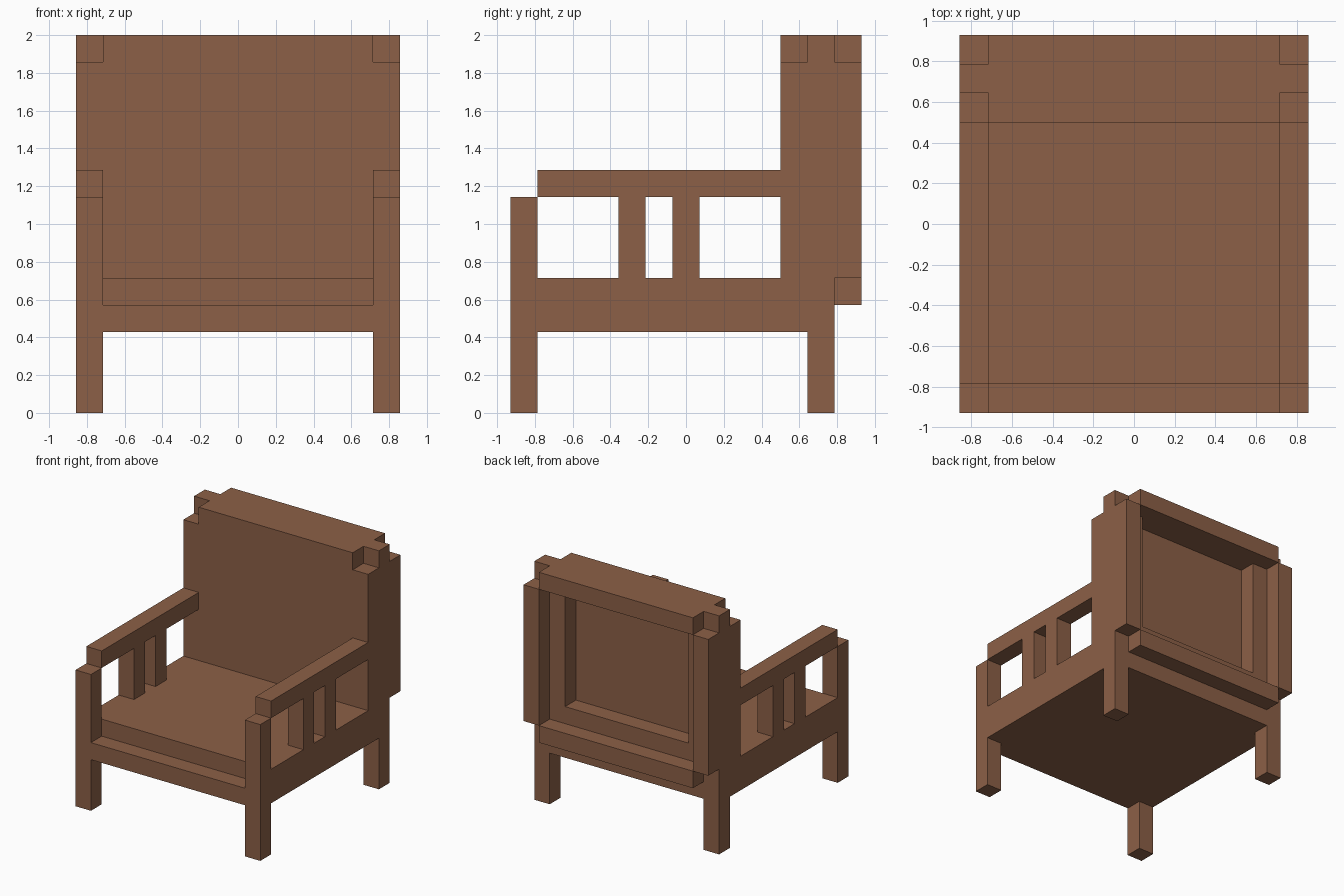
import bpy

cube = bpy.data.objects.get("Cube")
if cube:
    bpy.data.objects.remove(cube, do_unlink=True)

U = 1 / 7                      # one building unit
WIDTH, DEPTH = 12, 13          # overall size in units

# Wood colour
wood = bpy.data.materials.new("brown wood")
wood.use_nodes = True
COLOUR = (0.262, 0.117, 0.063, 1)
wood.diffuse_color = COLOUR
bsdf = next(n for n in wood.node_tree.nodes if n.type == 'BSDF_PRINCIPLED')
bsdf.inputs["Base Color"].default_value = COLOUR


def box(name, x, y, z):
    """Add a block spanning unit ranges x, y, z from the front corner."""
    lo = ((x[0] - WIDTH / 2) * U, (y[0] - DEPTH / 2) * U, z[0] * U)
    hi = ((x[1] - WIDTH / 2) * U, (y[1] - DEPTH / 2) * U, z[1] * U)
    bpy.ops.mesh.primitive_cube_add(size=1)
    ob = bpy.context.object
    ob.name = ob.data.name = name
    for v in ob.data.vertices:
        v.co = [hi[i] if v.co[i] > 0 else lo[i] for i in range(3)]
    ob.data.materials.append(wood)


def pair(name, x, y, z):
    """Add a block and its mirror image on the other side."""
    box("right_" + name, x, y, z)
    box("left_" + name, (WIDTH - x[1], WIDTH - x[0]), y, z)


# Legs
pair("front_leg", (0, 1), (0, 1), (0, 8))
pair("back_leg", (0, 1), (11, 12), (0, 3))

# Seat with lower front rail
box("seat", (0, 12), (1, 12), (3, 5))
box("front_rail", (1, 11), (0, 1), (3, 4))

# Arms
pair("armrest", (0, 1), (1, 10), (8, 9))
pair("front_arm_slat", (0, 1), (4, 5), (5, 8))
pair("rear_arm_slat", (0, 1), (6, 7), (5, 8))

# Backrest: front panel and stepped frame behind it
box("back_panel", (0, 12), (10, 11), (5, 13))
pair("back_stile", (0, 1), (11, 13), (5, 13))
pair("inner_back_stile", (1, 2), (11, 12), (5, 13))
box("inner_back_rail", (2, 10), (11, 12), (5, 6))
box("lower_back_rail", (1, 11), (12, 13), (4, 5))
box("top_back_rail", (1, 11), (10, 13), (13, 14))
pair("top_rail_end", (0, 1), (11, 12), (13, 14))
